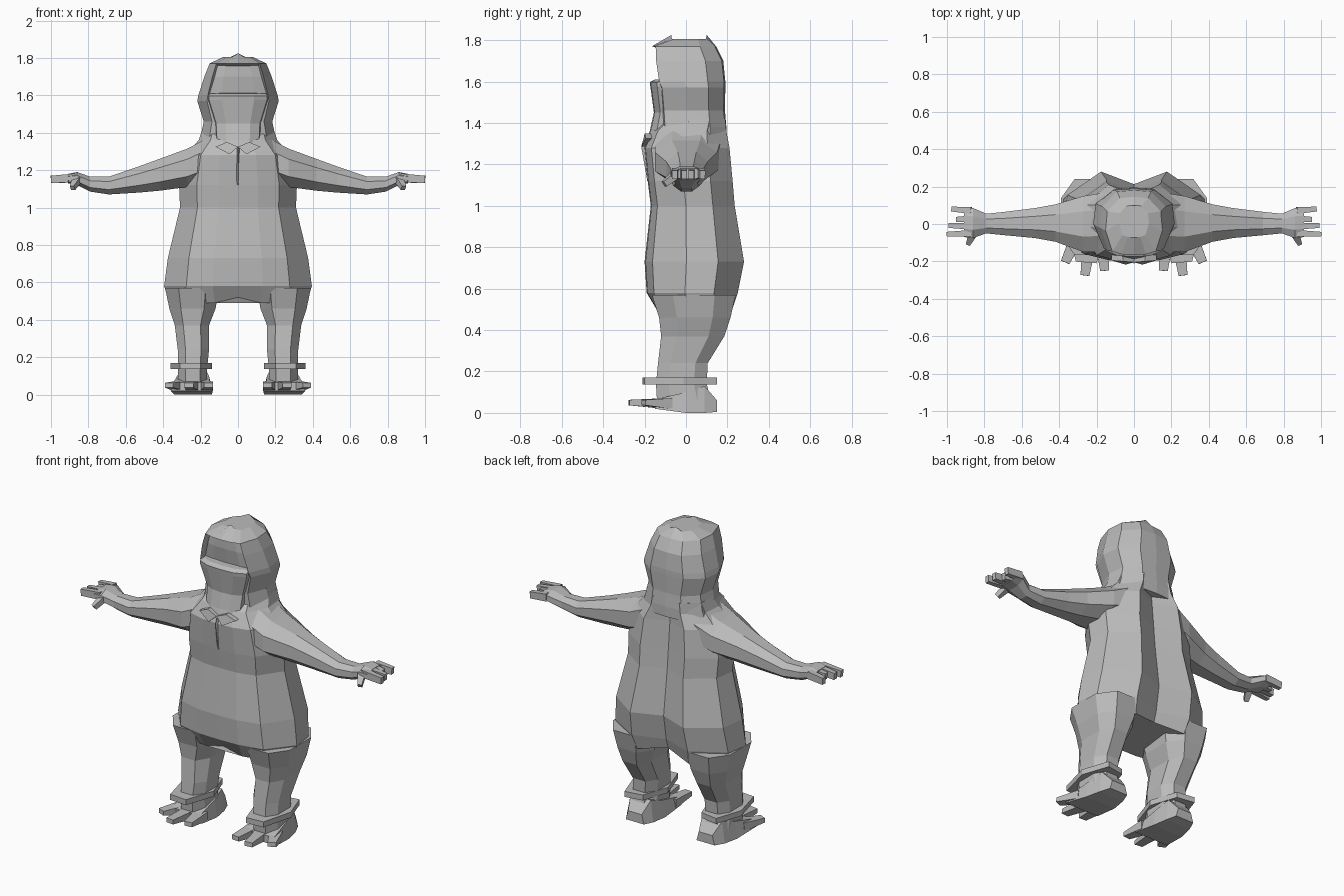
import bpy, bmesh, math
from mathutils import Vector

grey = bpy.data.materials.new("plain grey")
grey.diffuse_color = (0.5, 0.5, 0.5, 1)


def finish(name, bm, mirror=False):
    bmesh.ops.recalc_face_normals(bm, faces=bm.faces)
    me = bpy.data.meshes.new(name)
    bm.to_mesh(me)
    bm.free()
    me.materials.append(grey)
    ob = bpy.data.objects.new(name, me)
    bpy.context.collection.objects.link(ob)
    if mirror:
        ob.modifiers.new("Mirror", "MIRROR").use_mirror_merge = False
    return ob


def loft(bm, rings):
    """Skin a list of equal-length point rings and cap both ends."""
    vs = [[bm.verts.new(p) for p in r] for r in rings]
    n = len(vs[0])
    for a, b in zip(vs, vs[1:]):
        for i in range(n):
            j = (i + 1) % n
            bm.faces.new((a[i], a[j], b[j], b[i]))
    bm.faces.new(vs[0])
    bm.faces.new(vs[-1])


def body_ring(half, z, w, yf, yb):
    """Symmetric ring from a half section of (x fraction, front-to-back fraction)."""
    pts = [(x * w, yf + (yb - yf) * t, z) for x, t in half]
    return pts + [(-x, y, zz) for x, y, zz in reversed(pts[1:-1])]


def oct_ring(x0, x1, y0, y1, z, k=0.5):
    """Level eight-sided ring with chamfered corners."""
    cx, cy, a, b = (x0 + x1) / 2, (y0 + y1) / 2, (x1 - x0) / 2, (y1 - y0) / 2
    s = [(-k, -1), (k, -1), (1, -k), (1, k), (k, 1), (-k, 1), (-1, k), (-1, -k)]
    return [(cx + a * u, cy + b * v, z) for u, v in s]


def digit(bm, a, b, w0, w1, h0, h1):
    """Tapered four-sided finger or toe from a to b."""
    a, b = Vector(a), Vector(b)
    d = (b - a).normalized()
    side = d.cross(Vector((0, 0, 1))).normalized()
    up = side.cross(d)
    loft(bm, [[c + side * w * u + up * h * v for u, v in ((-1, -1), (1, -1), (1, 1), (-1, 1))]
              for c, w, h in ((a, w0, h0), (b, w1, h1))])


# Torso: broad belly, two lobes down the back
section = [(0, 0), (0.34, 0.01), (0.7, 0.08), (1, 0.42), (0.95, 0.74), (0.47, 1), (0, 0.86)]
bm = bmesh.new()
loft(bm, [body_ring(section, *r) for r in (
    (0.49, 0.365, -0.14, 0.22), (0.58, 0.395, -0.19, 0.25), (0.73, 0.375, -0.2, 0.28),
    (1.0, 0.31, -0.17, 0.235), (1.12, 0.315, -0.185, 0.225), (1.28, 0.285, -0.2, 0.21),
    (1.36, 0.21, -0.165, 0.195), (1.42, 0.19, -0.1, 0.19))])
for v in bm.verts:                      # raised crotch
    if v.co.z < 0.5 and abs(v.co.x) < 0.02:
        v.co.z = 0.52
finish("torso", bm)

# Hood with a sunken face opening
hood = [(0, 0), (0.42, 0.01), (0.76, 0.06), (1, 0.42), (0.94, 0.75), (0.5, 0.98), (0, 1)]
bm = bmesh.new()
loft(bm, [body_ring(hood, *r) for r in (
    (1.32, 0.22, -0.12, 0.195), (1.38, 0.2, -0.12, 0.195), (1.46, 0.183, -0.125, 0.188),
    (1.57, 0.218, -0.135, 0.19), (1.6, 0.212, -0.15, 0.19), (1.70, 0.18, -0.165, 0.18),
    (1.77, 0.152, -0.165, 0.145), (1.82, 0.08, -0.07, 0.1))])
for v in bm.verts:                      # slightly domed crown
    if v.co.z > 1.8:
        v.co.z = 1.825 if abs(v.co.x) < 0.02 else 1.805
opening = [f for f in bm.faces if f.calc_center_median().y < -0.13
           and 1.6 < f.calc_center_median().z < 1.77 and abs(f.calc_center_median().x) < 0.16]
bmesh.ops.recalc_face_normals(bm, faces=bm.faces)
bmesh.ops.inset_region(bm, faces=opening, thickness=0.012, depth=0)
for v in {v for f in opening for v in f.verts}:
    v.co.y += 0.04
finish("hood", bm)

# Jaw and neck front
bm = bmesh.new()
jaw = [(0, 0), (0.5, 0.02), (0.9, 0.15), (1, 0.5), (0.8, 1), (0, 1)]
loft(bm, [body_ring(jaw, *r) for r in (
    (1.3, 0.115, -0.195, 0.05), (1.36, 0.125, -0.175, 0.05), (1.45, 0.13, -0.155, 0.05),
    (1.575, 0.172, -0.172, 0.05), (1.597, 0.172, -0.175, 0.05), (1.61, 0.16, -0.15, 0.05))])
finish("jaw", bm)

# Collar flaps and chest crease
bm = bmesh.new()
loft(bm, [[(0.0, y, 1.325), (0.045, y - 0.012, 1.285), (0.12, y + 0.01, 1.325), (0.06, y + 0.005, 1.35)]
          for y in (-0.205, -0.17)])
finish("collar_flap", bm, True)
bm = bmesh.new()
loft(bm, [[(-0.012, -0.18, z), (0, y, z), (0.012, -0.18, z)]
          for z, y in ((1.12, -0.187), (1.28, -0.215), (1.32, -0.2))])
finish("chest_crease", bm)

# Arms: x, bottom, top, front, back
bm = bmesh.new()
rings = []
for x, z0, z1, y0, y1 in ((0.14, 1.15, 1.385, -0.15, 0.17), (0.27, 1.11, 1.315, -0.15, 0.15),
                          (0.42, 1.09, 1.26, -0.095, 0.105), (0.53, 1.08, 1.22, -0.075, 0.085),
                          (0.69, 1.07, 1.165, -0.06, 0.065), (0.79, 1.085, 1.165, -0.05, 0.055),
                          (0.86, 1.12, 1.19, -0.075, 0.085), (0.91, 1.13, 1.18, -0.07, 0.09)):
    rings.append([(x, y, z) for _, y, z in
                  [(0, p[0], p[1]) for p in oct_ring(y0, y1, z0, z1, 0, 0.45)]])
loft(bm, rings)
finish("arm", bm, True)

# Fingers and thumb
bm = bmesh.new()
for y0, y1, x1 in ((0.072, 0.08, 0.975), (0.028, 0.025, 0.95), (-0.012, -0.008, 0.99), (-0.05, -0.055, 1.0)):
    digit(bm, (0.87, y0, 1.16), (x1, y1, 1.15), 0.018, 0.013, 0.022, 0.02)
digit(bm, (0.86, -0.05, 1.15), (0.885, -0.105, 1.105), 0.022, 0.012, 0.018, 0.014)
finish("fingers", bm, True)

# Legs
bm = bmesh.new()
loft(bm, [oct_ring(*r) for r in (
    (0.1, 0.39, -0.165, 0.24, 0.57), (0.12, 0.367, -0.13, 0.215, 0.46),
    (0.155, 0.338, -0.12, 0.185, 0.37), (0.155, 0.322, -0.135, 0.105, 0.24),
    (0.165, 0.32, -0.145, 0.1, 0.14), (0.165, 0.32, -0.14, 0.12, 0.06))])
finish("leg", bm, True)

# Anklet: flat hexagonal band
bm = bmesh.new()
loft(bm, [[(0.25 + 0.11 * u, -0.03 + 0.18 * v, z) for u, v in
           ((-0.45, -1), (0.55, -0.95), (1, 0.1), (0.5, 1), (-0.5, 0.9), (-1, 0))]
          for z in (0.137, 0.17)])
finish("anklet", bm, True)

# Foot: sole widening toward the toes, from heel to front
bm = bmesh.new()
loft(bm, [[(x0, y, zb), (x1, y, zb), (x1 - 0.015, y, zt), (x0 + 0.015, y, zt)]
          for y, x0, x1, zb, zt in ((0.15, 0.175, 0.295, 0.005, 0.06), (0.09, 0.155, 0.32, 0, 0.13),
                                    (0, 0.14, 0.34, 0, 0.1), (-0.15, 0.135, 0.36, 0.02, 0.065))])
finish("foot", bm, True)

# Toes fanned outward
bm = bmesh.new()
for a, b in (((0.17, -0.1, 0.045), (0.157, -0.25, 0.05)), ((0.24, -0.1, 0.045), (0.262, -0.275, 0.05)),
             ((0.31, -0.08, 0.045), (0.368, -0.205, 0.05))):
    digit(bm, a, b, 0.036, 0.024, 0.026, 0.013)
finish("toes", bm, True)
